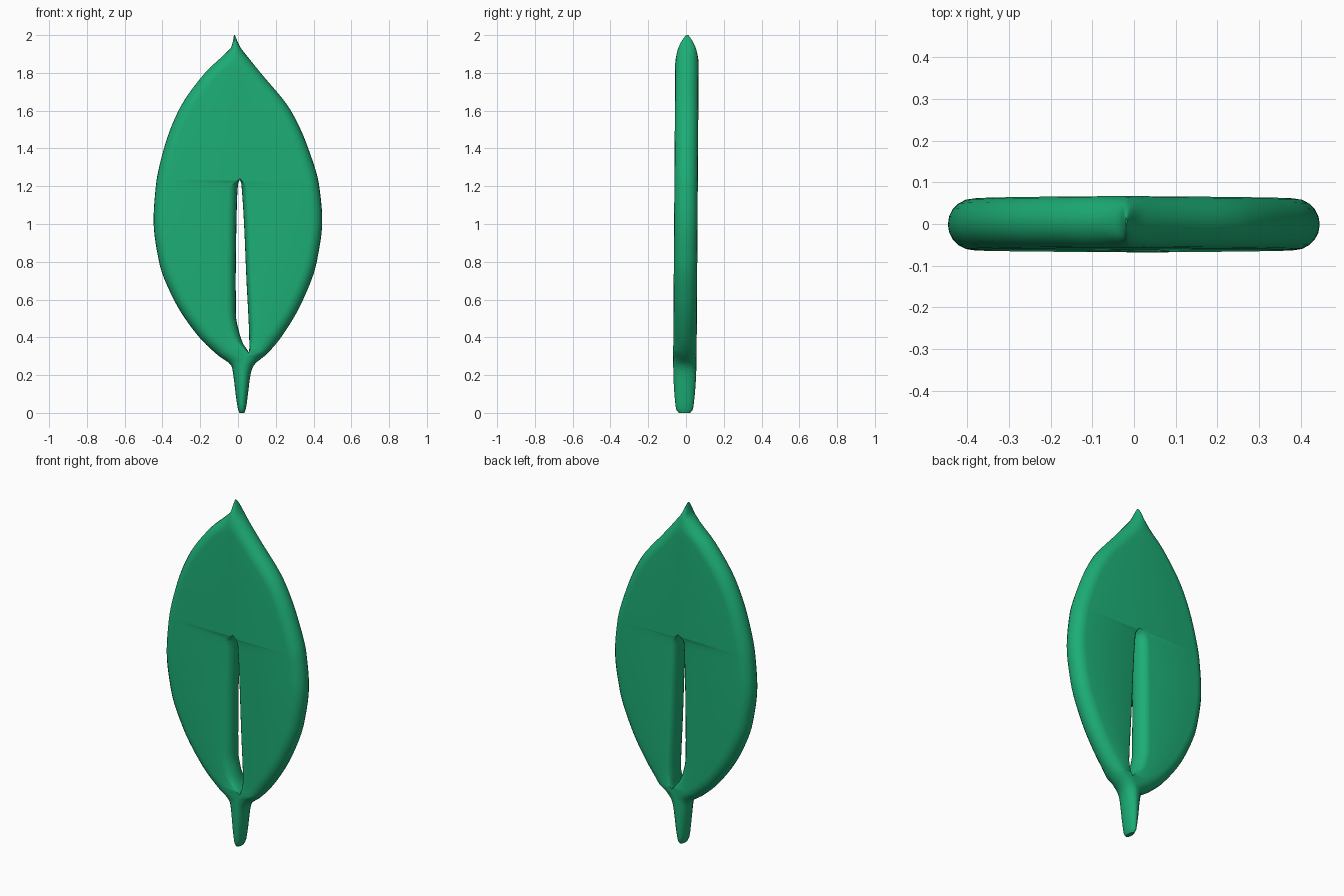
import bpy, bmesh, math

if "Cube" in bpy.data.objects:
    bpy.data.objects.remove(bpy.data.objects["Cube"])

# Profiles as (height, value) keys
LEFT = [(0, .008), (.02, .0), (.22, -.028), (.25, -.035), (.3, -.1), (.4, -.205), (.6, -.34), (.8, -.418),
        (1.02, -.447), (1.2, -.435), (1.4, -.392), (1.6, -.315), (1.8, -.175), (1.9, -.07),
        (1.94, -.034), (2, -.021)]
RIGHT = [(0, .034), (.02, .041), (.22, .07), (.26, .09), (.3, .14), (.4, .228), (.6, .345), (.8, .417),
         (1.02, .446), (1.2, .43), (1.4, .372), (1.6, .28), (1.8, .12), (1.88, .055), (1.94, .01), (2, -.017)]
SLOT_L = [(0, .02), (.25, .03), (.32, .055), (.36, .03), (.42, .008), (.52, -.011), (.7, -.012),
          (1.1, -.006), (1.21, .0), (1.24, .01), (1.8, -.01), (2, -.019)]
SLOT_R = [(0, .02), (.25, .03), (.32, .055), (.34, .06), (.7, .045), (1.21, .018), (1.24, .01),
          (1.8, -.01), (2, -.019)]
THICK = [(0, .03), (.02, .045), (.2, .06), (.3, .062), (1.85, .062), (1.92, .05), (1.97, .028), (2, .006)]
SLOT_LOW, SLOT_HIGH, ARC = .32, 1.24, 10


def sample(keys, z):
    """Monotone cubic interpolation of a key list."""
    n = len(keys)
    sl = [(keys[i + 1][1] - keys[i][1]) / (keys[i + 1][0] - keys[i][0]) for i in range(n - 1)]

    def tangent(i):
        if i == 0 or i == n - 1:
            return sl[0] if i == 0 else sl[-1]
        a, b = sl[i - 1], sl[i]
        return 0 if a * b <= 0 else 2 * a * b / (a + b)

    i = max(k for k in range(n - 1) if keys[k][0] <= z or k == 0)
    w = keys[i + 1][0] - keys[i][0]
    t = (z - keys[i][0]) / w
    return ((2*t**3 - 3*t**2 + 1) * keys[i][1] + (t**3 - 2*t**2 + t) * w * tangent(i)
            + (3*t**2 - 2*t**3) * keys[i + 1][1] + (t**3 - t**2) * w * tangent(i + 1))


def section(z, side):
    """Rounded cross-section of one leaf half: outer arc, then slot arc."""
    outer, inner = (LEFT, SLOT_L) if side < 0 else (RIGHT, SLOT_R)
    xo, xi, h = sample(outer, z), sample(inner, z), sample(THICK, z)
    yc = -.008 + .007 * z
    width = abs(xo - xi)
    e = .01
    slope = (sample(outer, min(2, z + e)) - sample(outer, max(0, z - e))) / (2 * e)
    slot = SLOT_LOW <= z <= SLOT_HIGH
    ro = min(.062 * math.sqrt(1 + min(4, slope**2)), width * (.52 if slot else .97))
    ramp = max(0, min(1, (z - SLOT_LOW) / .08, (SLOT_HIGH - z) / .04))
    ri = min((.05 if side < 0 else .03) * ramp, width * .45)
    pts = []
    for k in range(ARC + 1):
        a = math.pi * (k / ARC - .5)
        pts.append((xo - side * ro * (1 - math.cos(a)), yc + h * math.sin(a), z))
    for k in range(ARC + 1):
        a = math.pi * (.5 - k / ARC)
        pts.append((xi + side * ri * (1 - math.cos(a)), yc + h * math.sin(a), z))
    return pts


# Row heights, closer together at stem, slot ends and tip
rows = sorted({0, .01, .02, .05, .1, .16, .2, .22, .235, .25, .265, .28, .3, .32, .33, .34, .36, .38,
               1.19, 1.21, 1.225, 1.235, 1.24, 1.26, 1.9, 1.92, 1.935, 1.95, 1.965, 1.98, 1.99, 2}
              | {round(.41 + .03 * i, 3) for i in range(50)})

# Leaf blade, slot and stem
bm = bmesh.new()
n = 2 * (ARC + 1)
for side in (-1, 1):
    rings = [[bm.verts.new(p) for p in section(z, side)] for z in rows]
    for r in range(len(rows) - 1):
        slot = rows[r] >= SLOT_LOW and rows[r + 1] <= SLOT_HIGH
        for k in range(n):
            if ARC + 1 <= k < n - 1 and not slot:
                continue
            j = (k + 1) % n
            bm.faces.new((rings[r][k], rings[r][j], rings[r + 1][j], rings[r + 1][k]))
    for ring in (rings[0], rings[-1]):
        bm.faces.new(ring[:ARC + 1] + [ring[ARC + 1], ring[-1]])
bmesh.ops.delete(bm, geom=[v for v in bm.verts if not v.link_faces], context='VERTS')
bmesh.ops.remove_doubles(bm, verts=bm.verts, dist=.0003)
bmesh.ops.recalc_face_normals(bm, faces=bm.faces)
mesh = bpy.data.meshes.new("leaf")
bm.to_mesh(mesh)
bm.free()
leaf = bpy.data.objects.new("leaf", mesh)
bpy.context.collection.objects.link(leaf)

# Green material and smooth shading
green = bpy.data.materials.new("leaf_green")
green.diffuse_color = (.012, .42, .18, 1)
green.use_nodes = True
green.node_tree.nodes["Principled BSDF"].inputs["Base Color"].default_value = green.diffuse_color
mesh.materials.append(green)
bpy.context.view_layer.objects.active = leaf
leaf.select_set(True)
bpy.ops.object.shade_smooth_by_angle(angle=math.radians(45))
